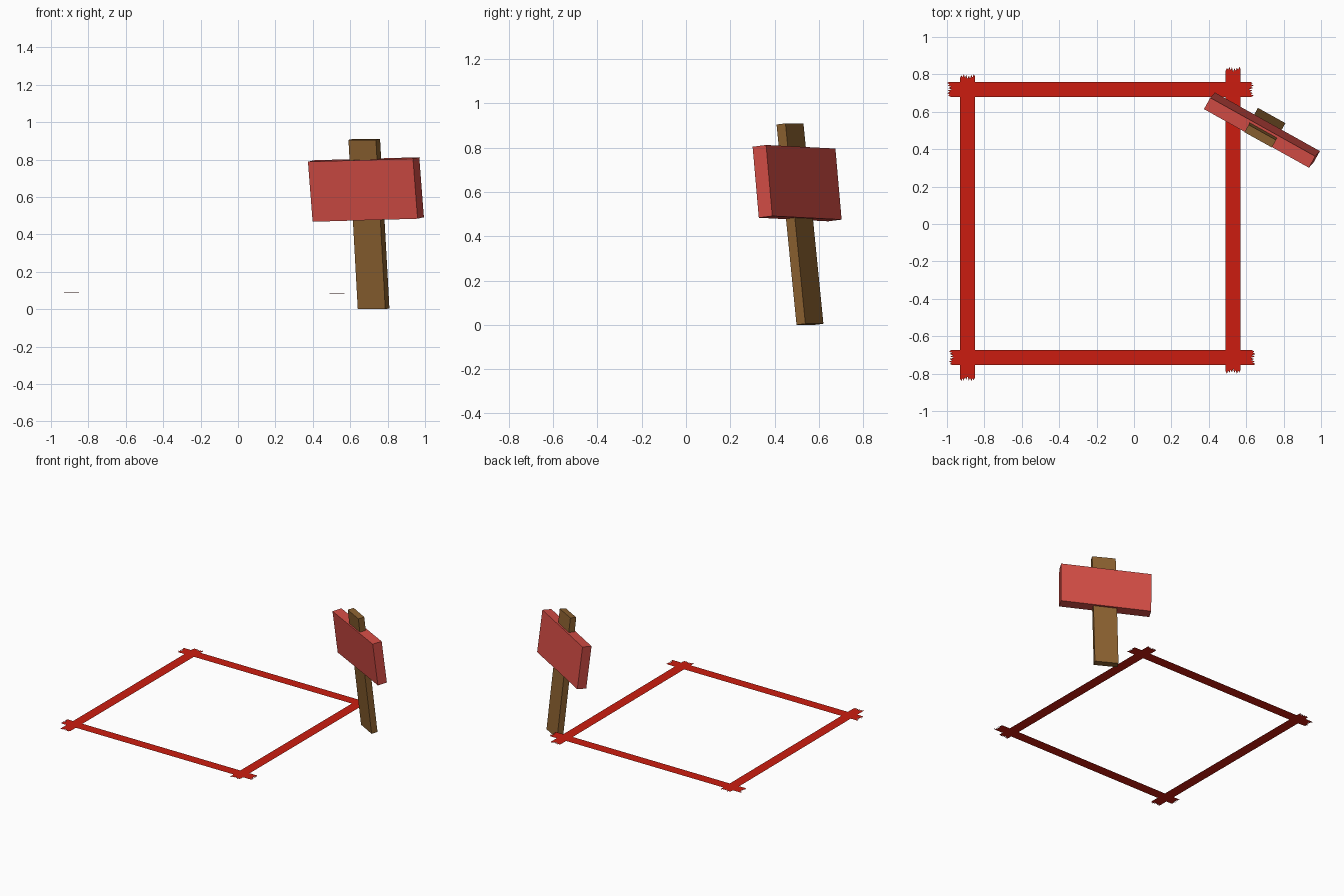
import bpy
from math import radians
from mathutils import Matrix, Vector

if "Cube" in bpy.data.objects:
    bpy.data.objects.remove(bpy.data.objects["Cube"])


def material(name, rgb):
    m = bpy.data.materials.new(name)
    m.diffuse_color = (*rgb, 1)
    m.use_nodes = True
    m.node_tree.nodes["Principled BSDF"].inputs["Base Color"].default_value = m.diffuse_color
    return m


RED_TAPE = material("tape_red", (0.60, 0.012, 0.005))
RED_BOARD = material("board_red", (0.66, 0.075, 0.06))
BROWN = material("post_brown", (0.26, 0.12, 0.03))


def add_mesh(name, verts, faces, mat, matrix):
    mesh = bpy.data.meshes.new(name)
    mesh.from_pydata(verts, [], faces)
    mesh.materials.append(mat)
    ob = bpy.data.objects.new(name, mesh)
    ob.matrix_world = matrix
    bpy.context.collection.objects.link(ob)
    return ob


def add_box(name, center, size, mat, roll=0.0):
    # sign parts share one heading and one forward lean
    bpy.ops.mesh.primitive_cube_add(size=1)
    ob = bpy.context.object
    ob.name = name
    ob.data.transform(Matrix.Diagonal((*size, 1)))
    ob.matrix_world = (Matrix.Translation(center)
                       @ Matrix.Rotation(radians(-29), 4, 'Z')
                       @ Matrix.Rotation(radians(6.5), 4, 'X')
                       @ Matrix.Rotation(radians(roll), 4, 'Y'))
    ob.data.materials.append(mat)


# leaning sign: post and slightly crooked board
add_box("sign_post", (0.70, 0.515, 0.455), (0.168, 0.046, 0.911), BROWN)
add_box("sign_board", (0.684, 0.502, 0.640), (0.643, 0.07, 0.323), RED_BOARD, -1.45)

# flat tape strip along local x with torn, jagged ends
TEETH = [0.012, 0.0, 0.016, 0.004, 0.022, 0.007, 0.026, 0.003,
         0.018, 0.0, 0.015, 0.006, 0.02]
LENGTH, WIDTH = 1.64, 0.08


def add_tape(name, center, angle, pitch=0.0):
    n = len(TEETH)
    ys = [WIDTH * (i / (n - 1) - 0.5) for i in range(n)]
    right = [(LENGTH / 2 - t, y, 0) for t, y in zip(TEETH, ys)]
    left = [(-LENGTH / 2 + t, y, 0) for t, y in zip(reversed(TEETH), ys)]
    faces = [(n + i, i, i + 1, n + i + 1) for i in range(n - 1)]
    matrix = (Matrix.Translation(Vector(center))
              @ Matrix.Rotation(radians(angle), 4, 'Z')
              @ Matrix.Rotation(radians(pitch), 4, 'Y'))
    add_mesh(name, right + left, faces, RED_TAPE, matrix)


# square outline of four overlapping strips
add_tape("tape_left", (-0.89, -0.02, 0.0870), 90, 0.1)
add_tape("tape_right", (0.53, 0.02, 0.0845), 90, 0.12)
add_tape("tape_back", (-0.18, 0.72, 0.0850), 0)
add_tape("tape_front", (-0.17, -0.715, 0.0875), 180)
